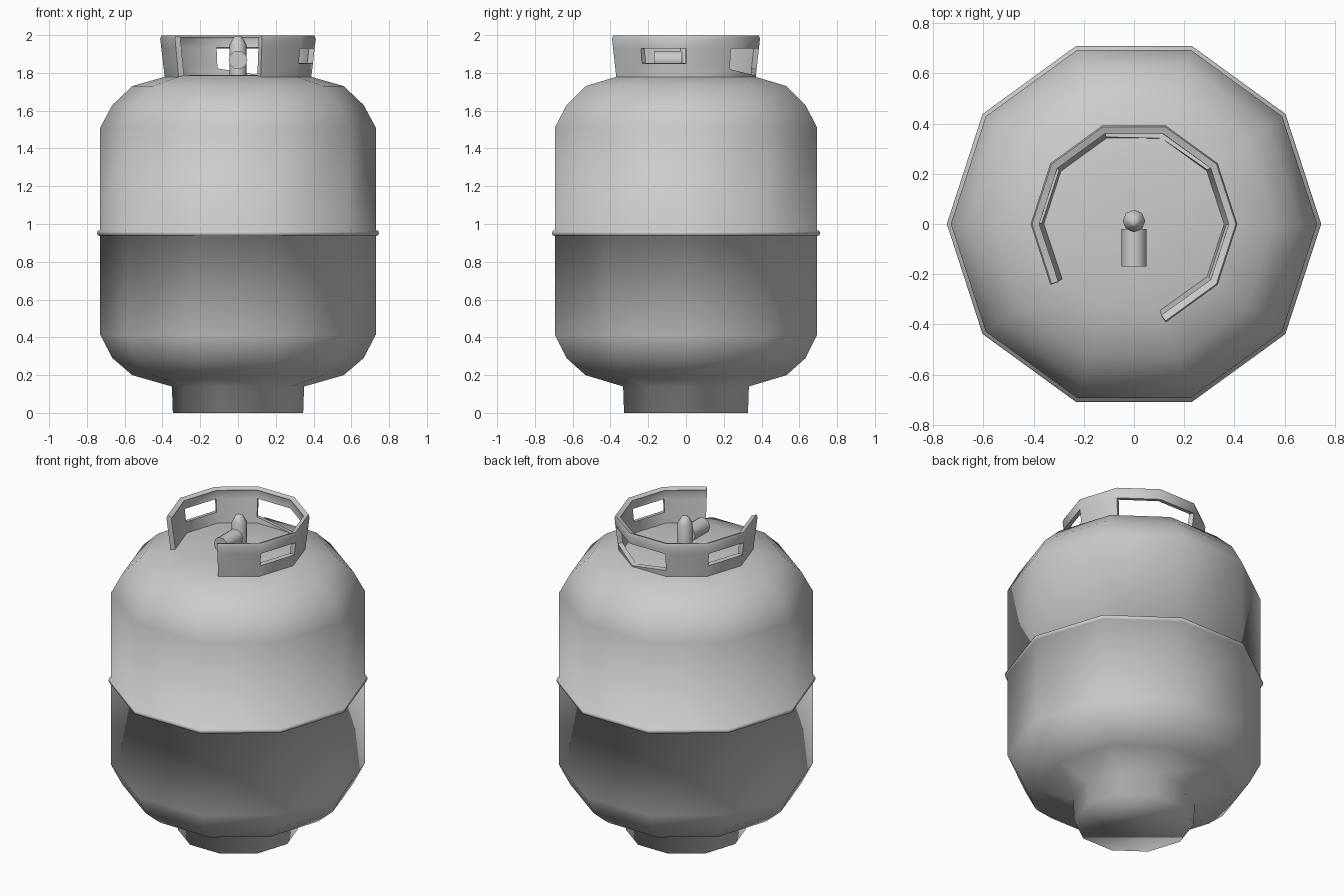
import bpy, bmesh
from math import cos, sin, radians, pi
from mathutils import Matrix

if "Cube" in bpy.data.objects:
    bpy.data.objects.remove(bpy.data.objects["Cube"])


def make_object(name, bm, angle=None):
    bmesh.ops.recalc_face_normals(bm, faces=bm.faces)
    me = bpy.data.meshes.new(name)
    bm.to_mesh(me)
    bm.free()
    ob = bpy.data.objects.new(name, me)
    bpy.context.collection.objects.link(ob)
    for p in me.polygons:
        p.use_smooth = True
    if angle:
        me.set_sharp_from_angle(angle=radians(angle))
    return ob


def lathe(name, profile, sides, angle=None, matrix=None):
    """Revolve (radius, height) points about z and cap both ends."""
    bm = bmesh.new()
    rings = [[bm.verts.new((r * cos(2 * pi * i / sides), r * sin(2 * pi * i / sides), z))
              for i in range(sides)] for r, z in profile]
    for a, b in zip(rings, rings[1:]):
        for i in range(sides):
            j = (i + 1) % sides
            bm.faces.new((a[i], a[j], b[j], b[i]))
    bm.faces.new(rings[0][::-1])
    bm.faces.new(rings[-1])
    if matrix:
        bm.transform(matrix)
    return make_object(name, bm, angle)


# tank with foot ring, rounded shoulders and weld band
lathe("tank_body", [
    (0.345, 0), (0.35, 0.14), (0.56, 0.2), (0.665, 0.29), (0.73, 0.415),
    (0.73, 0.937), (0.742, 0.94), (0.746, 0.952), (0.742, 0.964), (0.73, 0.967),
    (0.73, 1.51), (0.665, 1.63), (0.56, 1.73), (0.36, 1.787), (0.1, 1.79)], 10)

# collar: open at the front, two side windows and a wide V-bottomed rear opening
sill = [1.85, 1.85, 1.85, 1.82, 1.785, 1.82, 1.85, 1.85, 1.85]
open_segments = {1, 3, 4, 6}
bm = bmesh.new()
columns = []
for i, s in enumerate(sill):
    t = radians(-72 + 36 * i)
    columns.append([])
    for z in (1.76, s, 1.93, 1.98, 1.997):
        r = 0.386 + 0.026 * (min(z, 1.98) - 1.76) / 0.22 - (0.006 if z > 1.99 else 0)
        columns[-1].append(bm.verts.new((r * cos(t), r * sin(t), z)))
for i, (a, b) in enumerate(zip(columns, columns[1:])):
    for k in range(4):
        if not (k == 1 and i in open_segments):
            bm.faces.new((a[k], b[k], b[k + 1], a[k + 1]))
bmesh.ops.recalc_face_normals(bm, faces=bm.faces)
# make sure the wall faces outward before thickening it inward
bm.faces.ensure_lookup_table()
f = bm.faces[0]
if f.normal.dot(f.calc_center_median().xy.to_3d()) < 0:
    bmesh.ops.reverse_faces(bm, faces=bm.faces)
me = bpy.data.meshes.new("collar")
bm.to_mesh(me)
bm.free()
collar = bpy.data.objects.new("collar", me)
bpy.context.collection.objects.link(collar)
mod = collar.modifiers.new("thickness", 'SOLIDIFY')
mod.thickness = 0.03
mod.offset = -1
bpy.context.view_layer.objects.active = collar
collar.select_set(True)
bpy.ops.object.modifier_apply(modifier="thickness")
bpy.ops.object.shade_smooth_by_angle(angle=radians(40))

# valve stem with tapered tip
lathe("valve_stem", [(0.045, 1.77), (0.045, 1.95), (0.022, 1.99), (0.012, 1.995)], 8, 50,
      Matrix.Translation((0, 0.012, 0)))

# outlet pointing forward
lathe("valve_outlet", [(0.05, 0.02), (0.05, 0.17)], 10, 50,
      Matrix.Translation((0, 0, 1.868)) @ Matrix.Rotation(pi / 2, 4, 'X'))
